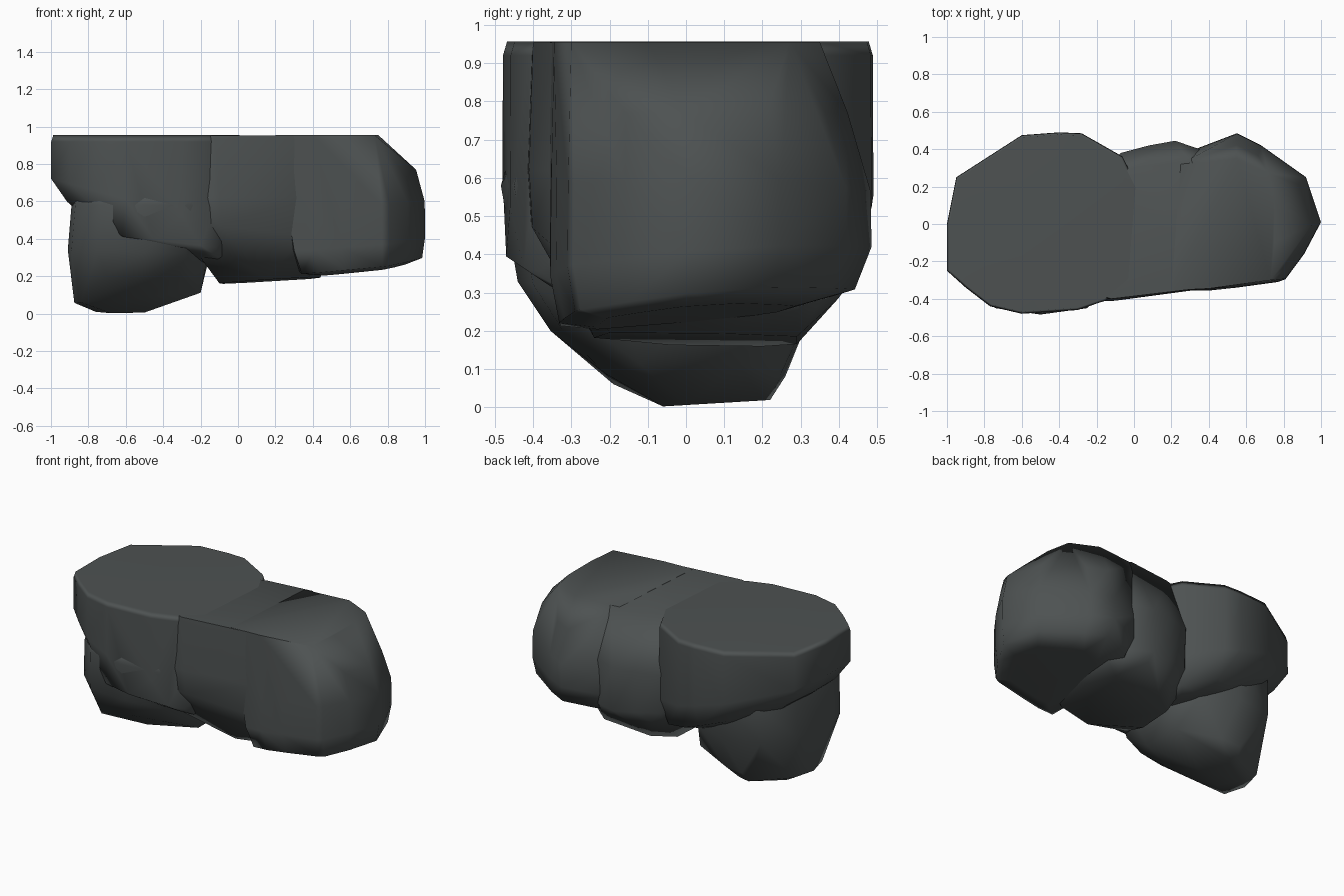
import bpy, bmesh, math

if "Cube" in bpy.data.objects:
    bpy.data.objects.remove(bpy.data.objects["Cube"])

stone = bpy.data.materials.new("dark grey stone")
stone.diffuse_color = (0.075, 0.084, 0.084, 1)
stone.use_nodes = True
stone.node_tree.nodes["Principled BSDF"].inputs["Base Color"].default_value = stone.diffuse_color


def rock(name, layers):
    """Convex boulder wrapped round layers of
    (outline, z at centre, slope in x, slope in y, scale, shift x, shift y)."""
    bm = bmesh.new()
    for pts, z, sx, sy, s, dx, dy in layers:
        cx = (min(p[0] for p in pts) + max(p[0] for p in pts)) / 2
        cy = (min(p[1] for p in pts) + max(p[1] for p in pts)) / 2
        for x, y in pts:
            u, v = (x - cx) * s, (y - cy) * s
            bm.verts.new((cx + u + dx, cy + v + dy, z + u * sx + v * sy))
    res = bmesh.ops.convex_hull(bm, input=bm.verts[:])
    loose = {g for g in res["geom_interior"] + res["geom_unused"]
             if isinstance(g, bmesh.types.BMVert)}
    bmesh.ops.delete(bm, geom=list(loose), context='VERTS')
    bmesh.ops.dissolve_limit(bm, angle_limit=math.radians(1),
                             verts=bm.verts[:], edges=bm.edges[:])
    bmesh.ops.recalc_face_normals(bm, faces=bm.faces[:])
    me = bpy.data.meshes.new(name)
    bm.to_mesh(me)
    bm.free()
    me.materials.append(stone)
    ob = bpy.data.objects.new(name, me)
    bpy.context.collection.objects.link(ob)
    bpy.ops.object.select_all(action='DESELECT')
    ob.select_set(True)
    bpy.context.view_layer.objects.active = ob
    bpy.ops.object.shade_smooth_by_angle(angle=math.radians(75))
    # broad faces stay flat, small ones soften the edges
    wn = ob.modifiers.new("soft_edges", 'WEIGHTED_NORMAL')
    wn.keep_sharp = True
    return ob


# upper left boulder: wide flat top, underside rising to the left
left = [(-1, -.25), (-1, 0), (-.95, .25), (-.6, .475), (-.4, .49),
        (-.28, .485), (-.06, .36), (.02, .2), (-.02, -.3), (-.15, -.41),
        (-.3, -.46), (-.6, -.48), (-.77, -.44), (-.9, -.34)]
left_front = [(-.62, -.46), (-.45, -.47), (-.2, -.425), (-.12, -.38), (-.3, -.1)]
rock("upper_left_boulder", [
    (left, .956, 0, 0, .975, 0, 0),
    (left, .92, 0, 0, .997, 0, 0),
    (left, .58, -.28, 0, 1, 0, 0),
    (left, .43, -.38, 0, .87, .02, 0),
    (left_front, .385, -.12, 0, 1, 0, 0),
    (left, .34, -.30, 0, .55, .06, 0)])

# lower left boulder: the foot that touches the ground
brow = [(-.89, -.2), (-.87, .12), (-.73, .33), (-.5, .38), (-.28, .30),
        (-.14, .1), (-.12, -.3), (-.25, -.45), (-.5, -.484), (-.74, -.45),
        (-.87, -.32)]
foot = [(-.91, -.20), (-.88, .12), (-.75, .31), (-.5, .36), (-.28, .28),
        (-.15, .1), (-.16, -.2), (-.28, -.40), (-.5, -.44), (-.75, -.43),
        (-.89, -.30)]
sole = [(-.875, -.05), (-.84, .10), (-.58, .26), (-.45, .25), (-.2, .14),
        (-.20, -.12), (-.5, -.21), (-.84, -.19)]
base = [(-.68, -.06), (-.76, .06), (-.60, .22), (-.52, .2), (-.5, 0)]
rock("lower_left_boulder", [
    (brow, .70, 0, 0, .92, 0, 0),
    (brow, .58, 0, 0, 1, 0, 0),
    (foot, .33, -.03, 0, 1, 0, 0),
    (foot, .20, 0, 0, .81, .005, .01),
    (sole, .085, .08, 0, 1, 0, 0),
    (base, .011, 0, .06, 1, 0, 0)])

# middle boulder, flush with its neighbour at the back
mid_top = [(-.25, -.36), (-.12, -.40), (.2, -.36), (.34, -.345), (.5, -.2),
           (.5, .2), (.3, .335), (0, .30), (-.25, .2)]
mid = [(-.30, -.42), (-.1, -.41), (.2, -.37), (.35, -.35), (.48, -.2),
       (.5, .3), (.35, .40), (.22, .445), (.08, .42), (-.07, .38), (-.25, .2)]
mid_base = [(-.10, -.04), (-.08, .2), (.05, .29), (.38, .29), (.44, .1),
            (.38, -.2), (.15, -.24)]
rock("middle_boulder", [
    (mid_top, .954, 0, 0, 1, 0, 0),
    (mid, .62, 0, 0, 1, 0, 0),
    (mid, .40, -.10, -.12, .98, 0, 0),
    (mid, .285, 0, 0, .80, .03, .04),
    (mid_base, .178, .06, -.02, 1, 0, 0)])

# right boulder: sloping nose and slanted underside
right_top = [(.2, -.355), (.4, -.345), (.73, -.30), (.75, -.1), (.75, .12),
             (.72, .27), (.55, .35), (.25, .32)]
right = [(.30, -.35), (.41, -.355), (.55, -.34), (.77, -.31), (.81, -.295),
         (.91, -.16), (1, .01), (.92, .25), (.68, .42), (.55, .485),
         (.34, .405), (.24, .2)]
rock("right_boulder", [
    (right_top, .955, 0, 0, 1, 0, 0),
    (right, .77, 0, 0, .90, -.01, -.02),
    (right, .57, .08, 0, .995, 0, 0),
    (right, .39, .06, .08, 1, 0, 0),
    (right, .275, .08, .10, .92, .015, -.01),
    (right, .245, .09, .09, .62, .04, -.04)])
